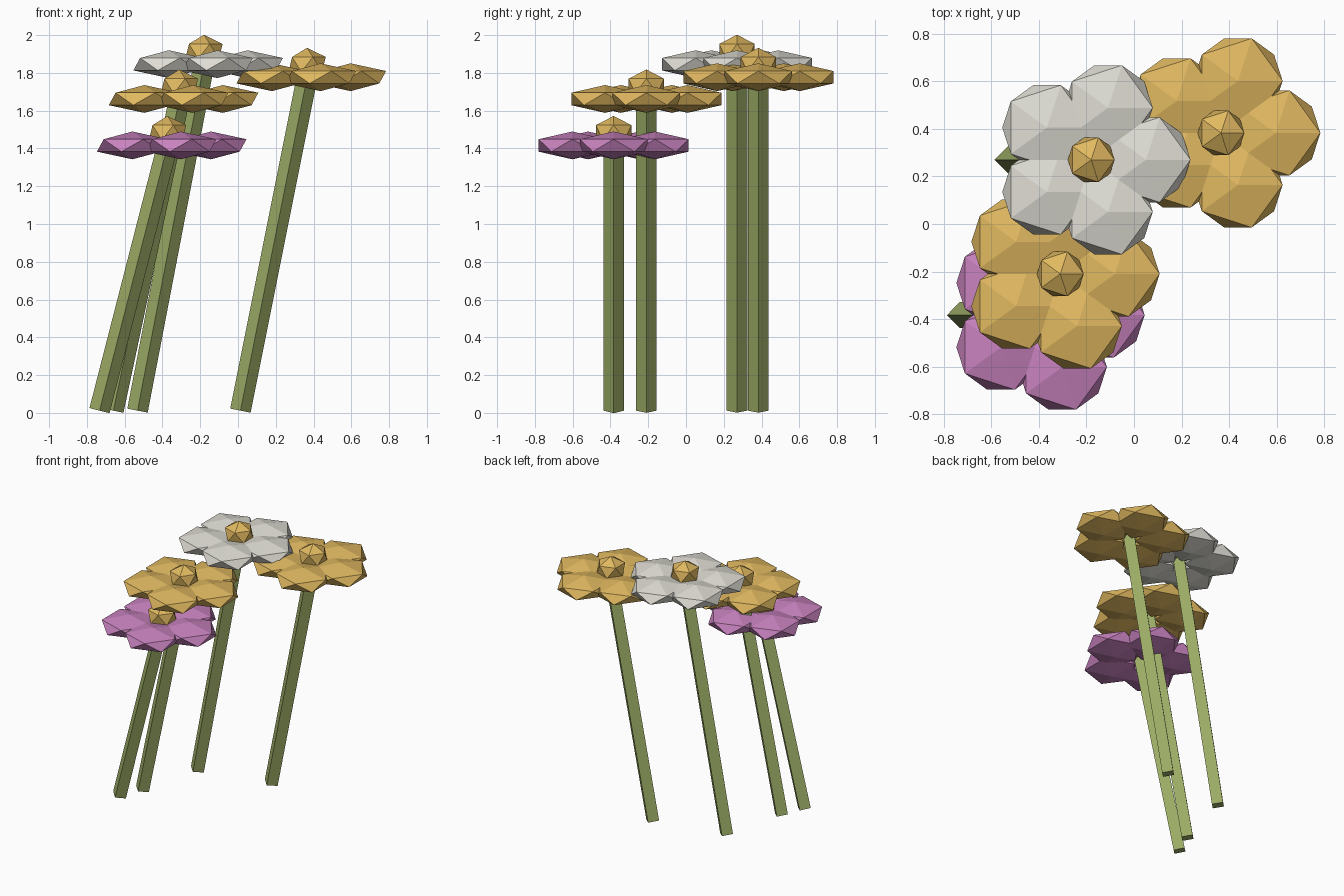
import bpy, bmesh, math
from mathutils import Matrix, Vector

if "Cube" in bpy.data.objects:
    bpy.data.objects.remove(bpy.data.objects["Cube"])


def material(name, srgb):
    m = bpy.data.materials.new(name)
    lin = [((c / 255 + 0.055) / 1.055) ** 2.4 for c in srgb]
    m.diffuse_color = (*lin, 1)
    m.use_nodes = True
    m.node_tree.nodes["Principled BSDF"].inputs["Base Color"].default_value = m.diffuse_color
    return m


YELLOW = material("warm yellow", (224, 184, 96))
WHITE = material("off white", (222, 220, 211))
PINK = material("orchid pink", (200, 130, 190))
GREEN = material("stem green", (156, 172, 102))


def finish(bm, name, mat):
    me = bpy.data.meshes.new(name)
    bm.to_mesh(me)
    bm.free()
    me.materials.append(mat)
    ob = bpy.data.objects.new(name, me)
    bpy.context.collection.objects.link(ob)
    return ob


def add_ball(bm, loc, r, h):
    # flattened 20-sided ball, one point straight up
    mat = Matrix.Translation(loc) @ Matrix.Diagonal((r, r, h, 1))
    bmesh.ops.create_icosphere(bm, subdivisions=1, radius=1, matrix=mat)


def flower(label, head, foot_x, petal_mat):
    head = Vector(head)

    # five overlapping petals
    bm = bmesh.new()
    for i in range(5):
        a = i * math.tau / 5
        add_ball(bm, head + Vector((math.cos(a), math.sin(a), 0)) * 0.23, 0.21, 0.0735)
    finish(bm, label + "_petals", petal_mat)

    # raised centre
    bm = bmesh.new()
    add_ball(bm, head + Vector((0, 0, 0.068)), 0.11, 0.088)
    finish(bm, label + "_centre", YELLOW)

    # leaning four-sided stem
    foot = Vector((foot_x, head.y, 0.012))
    axis = head - foot
    lean = math.atan2(axis.x, axis.z)
    mat = Matrix.Translation((head + foot) / 2) @ Matrix.Rotation(lean, 4, 'Y')
    bm = bmesh.new()
    bmesh.ops.create_cone(bm, cap_ends=True, segments=4, radius1=0.055,
                          radius2=0.055, depth=axis.length, matrix=mat)
    finish(bm, label + "_stem", GREEN)


flower("pink_flower", (-0.373, -0.383, 1.416), -0.733, PINK)
flower("front_yellow_flower", (-0.31, -0.21, 1.662), -0.66, YELLOW)
flower("white_flower", (-0.18, 0.27, 1.846), -0.532, WHITE)
flower("back_yellow_flower", (0.366, 0.383, 1.777), 0.013, YELLOW)
